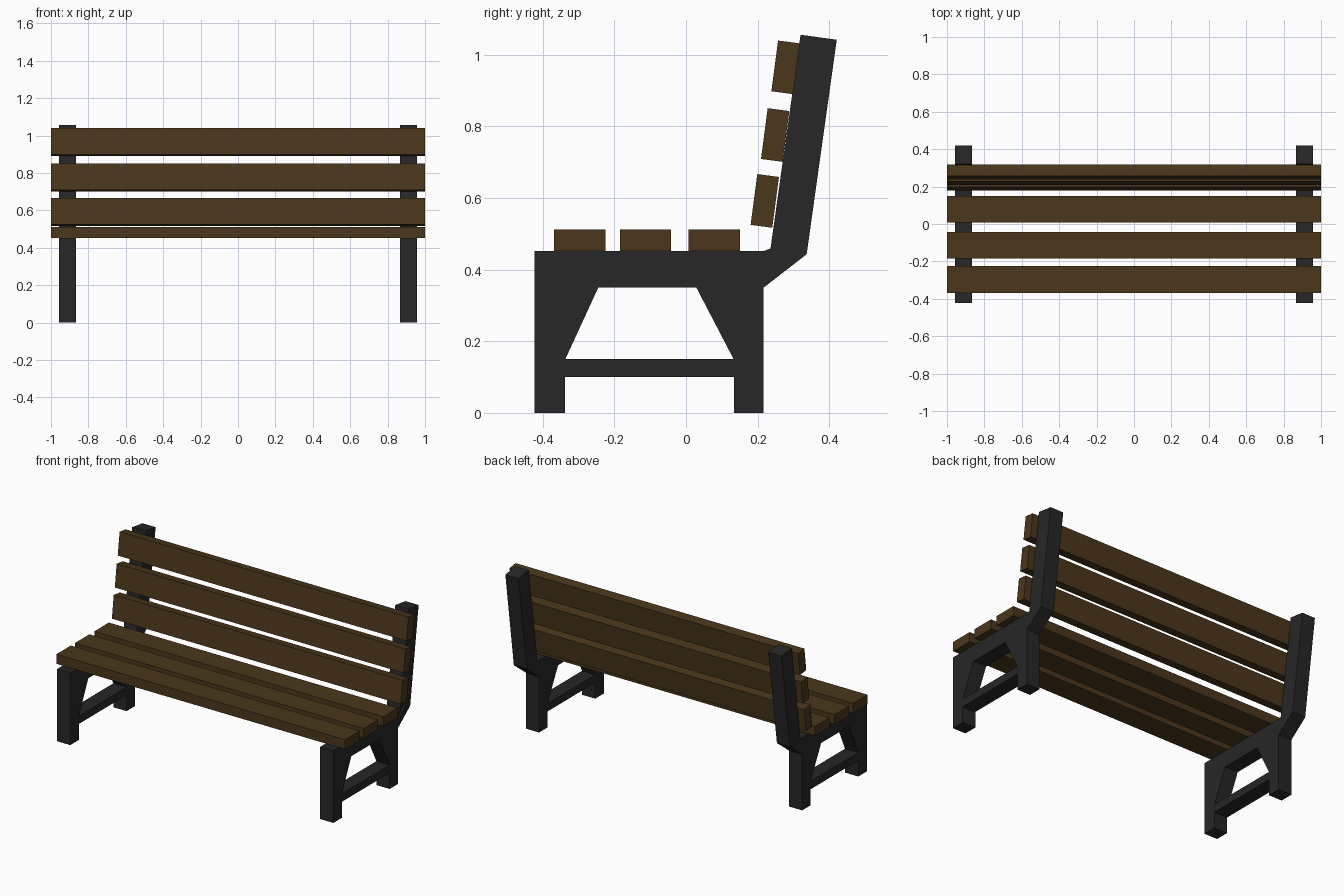
import bpy
from math import radians

if "Cube" in bpy.data.objects:
    bpy.data.objects.remove(bpy.data.objects["Cube"])


def material(name, rgb):
    m = bpy.data.materials.new(name)
    m.diffuse_color = (*rgb, 1)
    m.use_nodes = True
    m.node_tree.nodes["Principled BSDF"].inputs["Base Color"].default_value = m.diffuse_color
    return m


wood = material("dark_wood", (0.07, 0.038, 0.011))
iron = material("black_iron", (0.02, 0.02, 0.02))

# Side frame profile (y, z) and the opening between the legs
outline = [(-0.423, 0), (-0.338, 0), (-0.338, 0.1), (0.134, 0.1), (0.134, 0),
           (0.217, 0), (0.217, 0.35), (0.337, 0.443), (0.421, 1.042),
           (0.32, 1.056), (0.236, 0.459), (0.217, 0.452), (-0.423, 0.452)]
opening = [(-0.337, 0.15), (0.133, 0.15), (0.029, 0.35), (-0.245, 0.35)]


def frame_mesh():
    curve = bpy.data.curves.new("frame_profile", 'CURVE')
    curve.dimensions = '2D'
    curve.fill_mode = 'BOTH'
    curve.extrude = 0.0455
    for loop in (outline, opening):
        s = curve.splines.new('POLY')
        s.points.add(len(loop) - 1)
        for p, (y, z) in zip(s.points, loop):
            p.co = (y, z, 0, 1)
        s.use_cyclic_u = True
    temp = bpy.data.objects.new("frame_profile", curve)
    bpy.context.collection.objects.link(temp)
    deps = bpy.context.evaluated_depsgraph_get()
    mesh = bpy.data.meshes.new_from_object(temp.evaluated_get(deps))
    bpy.data.objects.remove(temp)
    mesh.materials.clear()
    mesh.materials.append(iron)
    mesh.polygons.foreach_set("use_smooth", [False] * len(mesh.polygons))
    return mesh


def slat(name, y, z, depth, height, tilt=0):
    bpy.ops.mesh.primitive_cube_add(size=1, location=(0, y, z),
                                    rotation=(-radians(tilt), 0, 0))
    ob = bpy.context.object
    ob.name = name
    ob.scale = (2, depth, height)
    ob.data.materials.append(wood)


# Two identical side frames
mesh = frame_mesh()
for side, x in (("left", -0.911), ("right", 0.911)):
    frame = bpy.data.objects.new(side + "_side_frame", mesh)
    frame.location.x = x
    frame.rotation_euler = (radians(90), 0, radians(90))
    bpy.context.collection.objects.link(frame)

# Seat slats
for i, y in enumerate((-0.297, -0.113, 0.079)):
    slat(f"seat_slat_{i + 1}", y, 0.482, 0.143, 0.06)

# Leaning backrest slats
for i, (y, z) in enumerate(((0.22, 0.592), (0.249, 0.776), (0.278, 0.965))):
    slat(f"back_slat_{i + 1}", y, z, 0.061, 0.143, 7.5)
